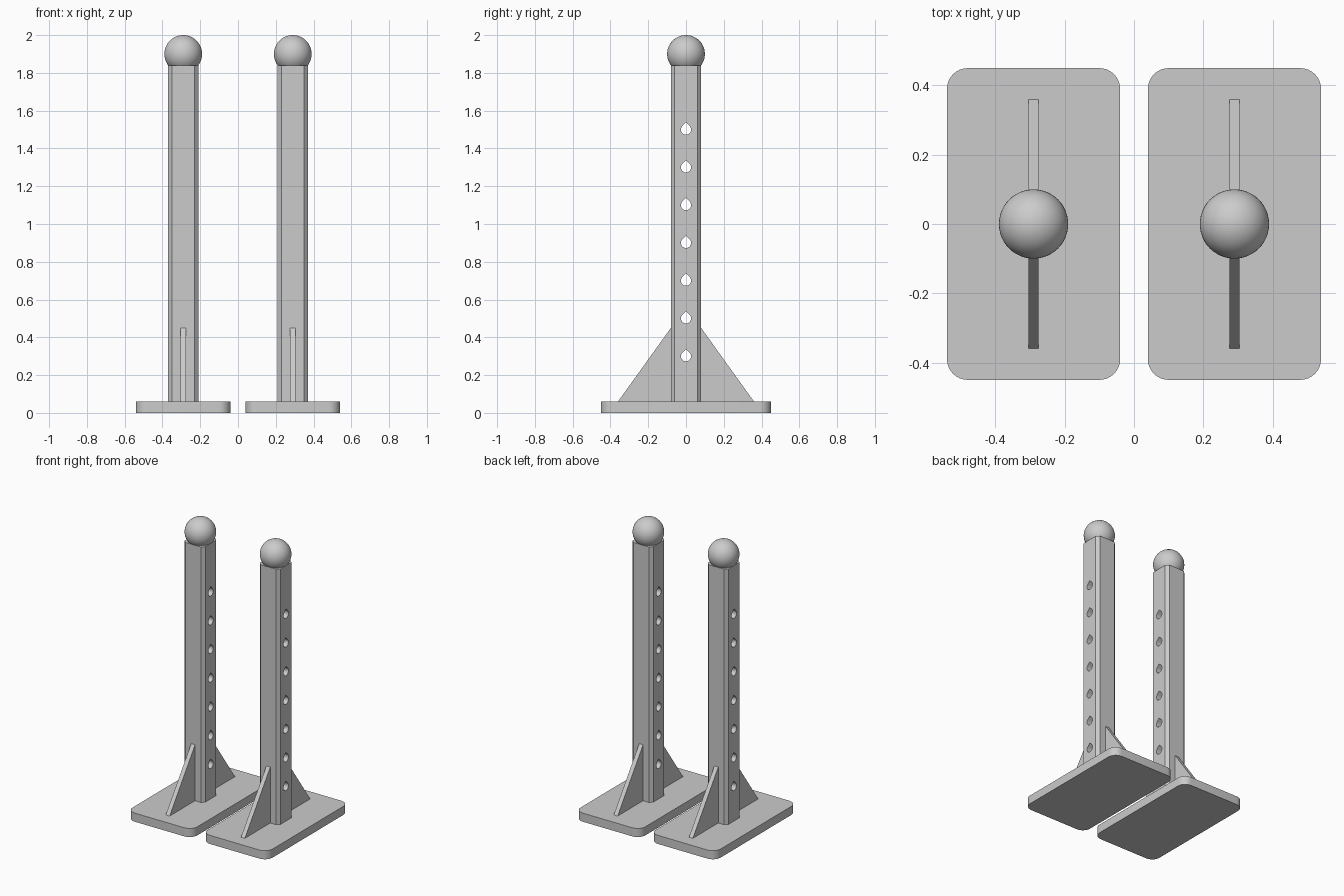
import bpy, bmesh, math
from mathutils import Vector

cube = bpy.data.objects.get("Cube")
if cube:
    bpy.data.objects.remove(cube, do_unlink=True)

grey = bpy.data.materials.new("light_grey")
grey.use_nodes = True
color = (0.6, 0.6, 0.6, 1)
grey.diffuse_color = color
grey.node_tree.nodes["Principled BSDF"].inputs["Base Color"].default_value = color

POST_X = 0.29
BASE_TOP = 0.06
POST_TOP = 1.84
HALF = 0.08


def finish(name, bm, x, smooth=False):
    bmesh.ops.recalc_face_normals(bm, faces=bm.faces)
    mesh = bpy.data.meshes.new(name)
    bm.to_mesh(mesh)
    bm.free()
    mesh.materials.append(grey)
    if smooth:
        mesh.shade_smooth()
        mesh.set_sharp_from_angle(angle=math.radians(30))
    obj = bpy.data.objects.new(name, mesh)
    obj.location.x = x
    bpy.context.collection.objects.link(obj)
    return obj


def add_prism(bm, points, direction):
    """Extrude a closed outline along a direction."""
    face = bm.faces.new([bm.verts.new(p) for p in points])
    ext = bmesh.ops.extrude_face_region(bm, geom=[face])
    verts = [g for g in ext["geom"] if isinstance(g, bmesh.types.BMVert)]
    bmesh.ops.translate(bm, verts=verts, vec=Vector(direction))


def upright_block(half_x, half_y, z0, z1, radius, segments):
    """Box whose vertical edges are rounded or chamfered."""
    bm = bmesh.new()
    corners = [(-half_x, -half_y, z0), (half_x, -half_y, z0),
               (half_x, half_y, z0), (-half_x, half_y, z0)]
    add_prism(bm, corners, (0, 0, z1 - z0))
    edges = [e for e in bm.edges
             if abs(e.verts[0].co.z - e.verts[1].co.z) > 0.01]
    bmesh.ops.bevel(bm, geom=edges, offset=radius, segments=segments,
                    profile=0.5, affect='EDGES')
    return bm


def hole_cutter(x):
    """Row of sideways teardrop prisms, points up."""
    bm = bmesh.new()
    r = 0.027
    for i in range(7):
        z = 0.3 + 0.2 * i
        outline = [(-0.2, 0, z + r * math.sqrt(2))]
        for k in range(19):
            a = math.radians(135 + 15 * k)
            outline.append((-0.2, r * math.cos(a), z + r * math.sin(a)))
        add_prism(bm, outline, (0.4, 0, 0))
    return finish("hole_cutter", bm, x)


def drill(obj, cutter):
    """Cut the holes, bake the result and drop the cutter."""
    cutter.hide_render = True
    mod = obj.modifiers.new("holes", 'BOOLEAN')
    mod.operation = 'DIFFERENCE'
    mod.solver = 'EXACT'
    mod.object = cutter
    bpy.context.view_layer.update()
    deps = bpy.context.evaluated_depsgraph_get()
    baked = bpy.data.meshes.new_from_object(obj.evaluated_get(deps))
    obj.modifiers.clear()
    obj.data = baked
    bpy.data.objects.remove(cutter, do_unlink=True)


for side, sx in (("left", 1), ("right", -1)):
    x = sx * POST_X

    # Rounded foot plate
    finish(side + "_base", upright_block(0.25, 0.45, 0, BASE_TOP, 0.06, 8), x, True)

    # Chamfered post with a row of holes
    post = finish(side + "_post",
                  upright_block(HALF, HALF, BASE_TOP, POST_TOP, 0.02, 1), x)
    drill(post, hole_cutter(x))

    # Ball on top
    bm = bmesh.new()
    bmesh.ops.create_uvsphere(bm, u_segments=48, v_segments=24, radius=0.1)
    bmesh.ops.translate(bm, verts=bm.verts, vec=(0, 0, 1.9))
    finish(side + "_ball", bm, x, True)

    # Triangular braces, front and back
    for end, sy in (("front", -1), ("back", 1)):
        bm = bmesh.new()
        add_prism(bm, [(-0.015, sy * HALF, BASE_TOP),
                       (-0.015, sy * 0.36, BASE_TOP),
                       (-0.015, sy * HALF, 0.45)], (0.03, 0, 0))
        finish(f"{side}_{end}_brace", bm, x)
